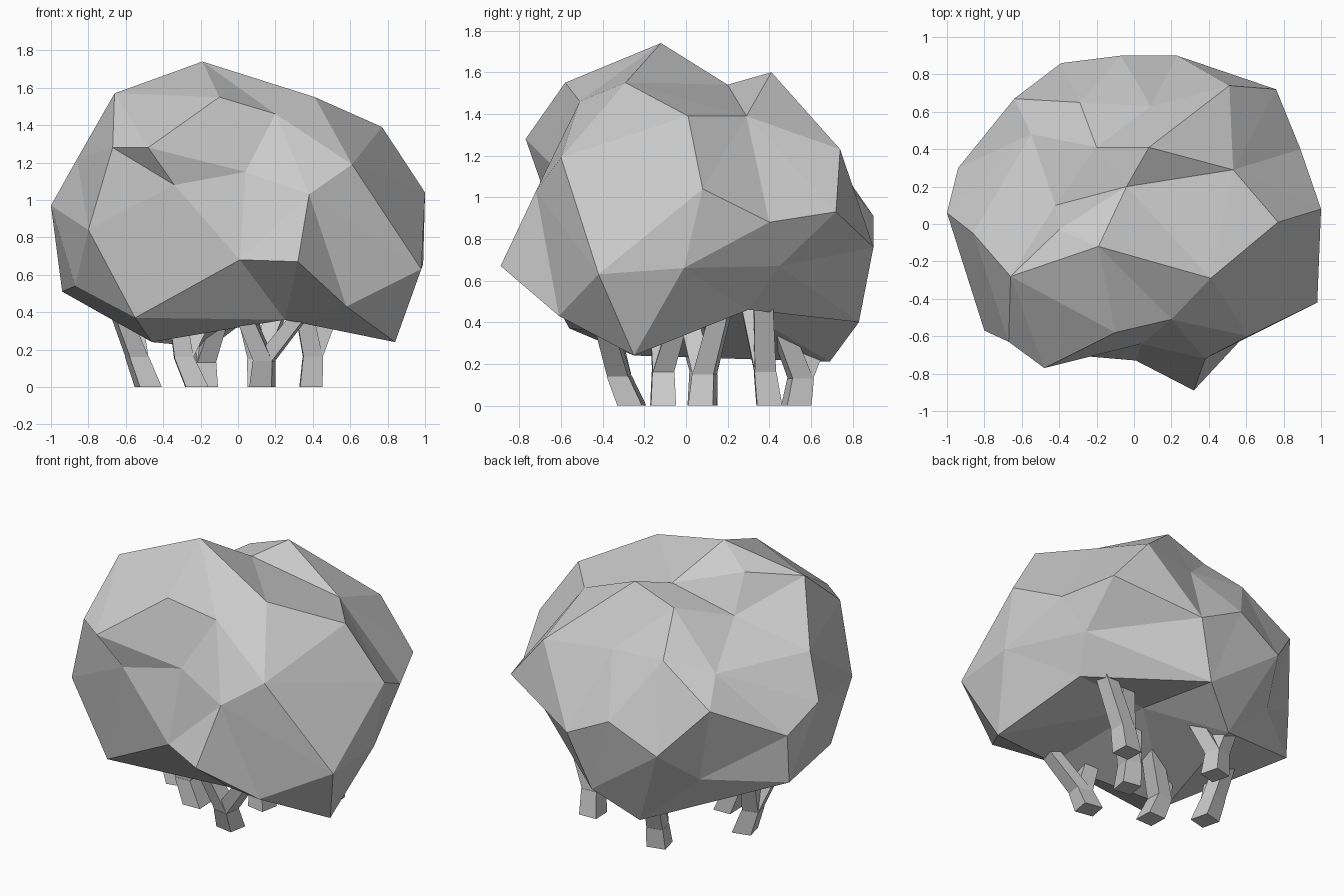
import bpy, bmesh, math
from mathutils import Vector

if "Cube" in bpy.data.objects:
    bpy.data.objects.remove(bpy.data.objects["Cube"])

grey = bpy.data.materials.new("plain_grey")
grey.diffuse_color = (0.6, 0.6, 0.6, 1)
grey.use_nodes = True
grey.node_tree.nodes["Principled BSDF"].inputs["Base Color"].default_value = grey.diffuse_color


def finish(bm, name):
    bmesh.ops.recalc_face_normals(bm, faces=bm.faces)
    mesh = bpy.data.meshes.new(name)
    bm.to_mesh(mesh)
    bm.free()
    mesh.materials.append(grey)
    obj = bpy.data.objects.new(name, mesh)
    bpy.context.collection.objects.link(obj)
    return obj


def faceted_lump(name, centre, corners):
    """Wrap a skin round the corners, joined as neighbours seen from the centre."""
    bm = bmesh.new()
    c = Vector(centre)
    place = [(bm.verts.new((Vector(p) - c).normalized()), p) for p in corners]
    bmesh.ops.convex_hull(bm, input=list(bm.verts))
    for v, p in place:
        v.co = p
    return finish(bm, name)


def add_limb(bm, path, radius, turn):
    """Four-sided limb with level rings along a path."""
    rings = []
    for i, p in enumerate(path):
        r = radius * (1 - 0.12 * i)
        rings.append([bm.verts.new((p[0] + r * math.cos(turn + k * math.pi / 2),
                                    p[1] + r * math.sin(turn + k * math.pi / 2),
                                    p[2])) for k in range(4)])
    for a, b in zip(rings, rings[1:]):
        for k in range(4):
            bm.faces.new((a[k], a[(k + 1) % 4], b[(k + 1) % 4], b[k]))
    bm.faces.new(rings[0])
    bm.faces.new(rings[-1])


# Leafy crown: its main ridges and hollows
corners = [
    # top
    (-.19, -.12, 1.74), (-.66, -.28, 1.57), (-.10, -.58, 1.55), (.41, -.29, 1.55),
    (-.40, -.03, 1.62), (.08, .41, 1.60), (.20, -.51, 1.46),
    (.53, .29, 1.39), (.77, .01, 1.39), (-.04, .20, 1.54), (-.20, .41, 1.50),
    (-.42, .10, 1.39), (-.55, .48, 1.19),
    # back
    (-.29, .65, 1.27), (.09, .63, 1.24), (.51, .74, 1.23), (.76, .72, .93),
    (.23, .90, .76), (-.07, .90, .91), (-.64, .67, 1.04), (-.39, .86, .75),
    (-.15, .69, .21), (.10, .83, .40), (.89, .40, .88), (.67, .30, .46),
    (.75, .45, .67), (-.52, .60, .54),
    # right
    (1.0, .08, 1.04), (.99, -.01, .66), (.98, -.42, .63), (.84, -.25, .24),
    (.61, -.60, 1.19), (.58, -.61, .43),
    # front
    (.32, -.89, .67), (.38, -.72, 1.03), (.01, -.73, .68), (.04, -.64, 1.15),
    (-.48, -.77, 1.28), (-.67, -.63, 1.28), (-.80, -.57, .84), (-.34, -.70, 1.08),
    (-.55, -.56, .37),
    # left
    (-1.0, .06, .97), (-.94, .30, .82), (-.94, .28, .51), (-.86, -.05, 1.22),
    (-.87, -.25, .54),
    # underside
    (-.46, -.25, .24), (.25, -.45, .36), (.10, .20, .50),
]
faceted_lump("leafy_crown", (0, 0, .82), corners)

# Stems: base, fork point, then the branch tips
stems = [
    ((.13, -.26), (.14, -.32, .14), [(.02, -.38, .42), (.36, -.40, .42)]),
    ((-.22, -.11), (-.29, -.11, .16), [(-.33, -.13, .42), (-.14, -.02, .46)]),
    ((-.48, .08), (-.54, .08, .16), [(-.64, .00, .42), (-.58, .18, .45)]),
    ((.12, .08), (.11, .09, .15), [(.02, .00, .50), (.25, .18, .50)]),
    ((.39, .40), (.40, .38, .16), [(.33, .30, .52), (.54, .37, .52)]),
    ((-.18, .53), (-.18, .55, .13), [(-.08, .43, .44), (-.22, .66, .40)]),
]
for n, (base, fork, tips) in enumerate(stems):
    bm = bmesh.new()
    turn = math.radians(35 + 12 * (n % 3))
    add_limb(bm, [(*base, 0), fork], .085, turn)
    for tip in tips:
        add_limb(bm, [fork, tip], .072, turn)
    finish(bm, f"stem_{n + 1}")
